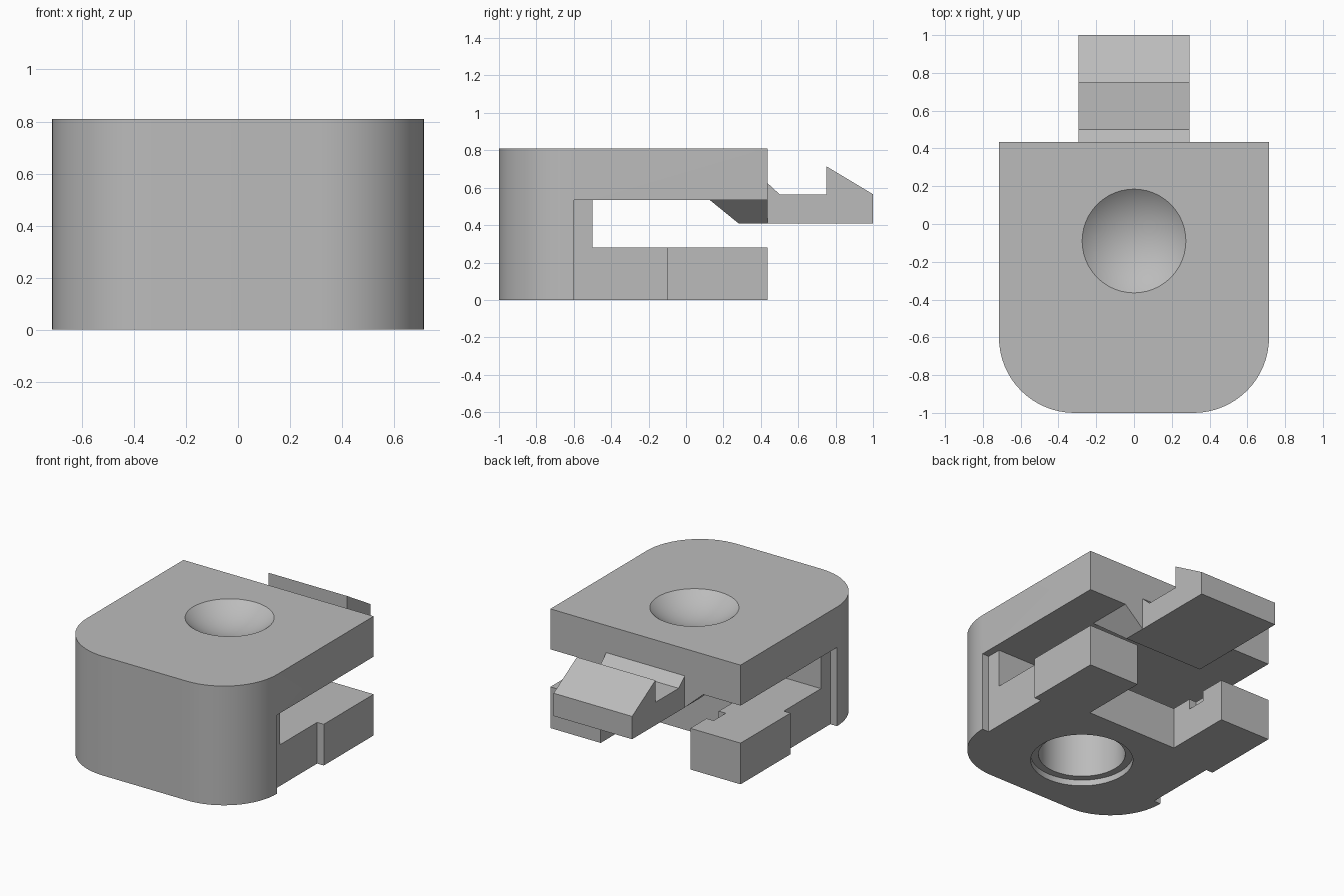
import bpy, bmesh, math
from mathutils import Vector

cube = bpy.data.objects.get("Cube")
if cube:
    bpy.data.objects.remove(cube, do_unlink=True)

grey = bpy.data.materials.new("light grey")
grey.use_nodes = True
colour = (0.5, 0.5, 0.5, 1)
grey.diffuse_color = colour
grey.node_tree.nodes["Principled BSDF"].inputs["Base Color"].default_value = colour


def finish(name, bm):
    bmesh.ops.recalc_face_normals(bm, faces=bm.faces)
    mesh = bpy.data.meshes.new(name)
    bm.to_mesh(mesh)
    bm.free()
    mesh.materials.append(grey)
    obj = bpy.data.objects.new(name, mesh)
    bpy.context.collection.objects.link(obj)
    return obj


def prism(name, points, direction):
    """Extrude a closed outline of 3D points along a direction."""
    bm = bmesh.new()
    face = bm.faces.new([bm.verts.new(p) for p in points])
    new = bmesh.ops.extrude_face_region(bm, geom=[face])["geom"]
    verts = [v for v in new if isinstance(v, bmesh.types.BMVert)]
    bmesh.ops.translate(bm, vec=Vector(direction), verts=verts)
    return finish(name, bm)


def box(name, x0, x1, y0, y1, z0, z1):
    return prism(name, [(x0, y0, z0), (x1, y0, z0), (x1, y1, z0), (x0, y1, z0)],
                 (0, 0, z1 - z0))


def cylinder(name, radius, y, z0, z1, sides=64):
    ring = [(radius * math.cos(math.tau * i / sides),
             y + radius * math.sin(math.tau * i / sides), z0) for i in range(sides)]
    return prism(name, ring, (0, 0, z1 - z0))


def cut(target, cutter):
    mod = target.modifiers.new("cut", "BOOLEAN")
    mod.operation, mod.solver, mod.object = "DIFFERENCE", "EXACT", cutter
    bpy.context.view_layer.objects.active = target
    bpy.ops.object.modifier_apply(modifier=mod.name)
    bpy.data.objects.remove(cutter, do_unlink=True)


# Body block with two rounded front corners
W, BACK, TOP, R = 0.715, 0.435, 0.81, 0.4
outline = [(W, BACK, 0), (-W, BACK, 0)]
for cx, start in ((R - W, 180), (W - R, 270)):
    for i in range(17):
        a = math.radians(start + 90 * i / 16)
        outline.append((cx + R * math.cos(a), R - 1 + R * math.sin(a), 0))
body = prism("body", outline, (0, 0, TOP))

# Slot between the jaws, and the gap between the two lower fingers
cut(body, box("slot_cutter", -1, 1, -0.5, 1, 0.28, 0.535))
cut(body, box("gap_cutter", -0.337, 0.337, -0.02, 1, -0.1, 0.4))

# Shallow side recesses and small notches inside the fingers
for s in (-1, 1):
    x0, x1 = sorted((s * 0.665, s))
    cut(body, box("recess_cutter", x0, x1, -0.6, -0.1, -0.1, 0.535))
    x0, x1 = sorted((s * 0.3, s * 0.39))
    cut(body, box("notch_cutter", x0, x1, 0.13, 0.26, 0.21, 0.4))

# Stepped round hole underneath
cut(body, cylinder("counterbore_cutter", 0.315, -0.5, -0.1, 0.04))
cut(body, cylinder("bore_cutter", 0.267, -0.5, -0.1, 0.5))

# Round dish in the top
rim, depth = 0.275, 0.1
ball_r = (rim ** 2 + depth ** 2) / (2 * depth)
bm = bmesh.new()
bmesh.ops.create_uvsphere(bm, u_segments=48, v_segments=48, radius=ball_r)
bmesh.ops.translate(bm, vec=(0, -0.09, TOP - depth + ball_r), verts=bm.verts)
cut(body, finish("dish_cutter", bm))

# Latch tongue with a hooked end
T, LOW = 0.295, 0.41
profile = [(0.3, LOW), (1, LOW), (1, 0.565), (0.75, 0.715), (0.75, 0.565),
           (0.5, 0.565), (BACK, 0.625), (0.3, 0.625)]
tongue = prism("latch_tongue", [(-T, y, z) for y, z in profile], (2 * T, 0, 0))

# Flared base joining the tongue to the upper jaw
bm = bmesh.new()
low, high = [[bm.verts.new(p) for p in
              ((-x, y, z), (x, y, z), (x, BACK, z), (-x, BACK, z))]
             for x, y, z in ((T, 0.28, LOW), (0.44, 0.12, 0.54))]
bm.faces.new(low)
bm.faces.new(high)
for i in range(4):
    j = (i + 1) % 4
    bm.faces.new((low[i], low[j], high[j], high[i]))
base = finish("tongue_base", bm)

for obj in (body, tongue, base):
    bpy.ops.object.select_all(action="DESELECT")
    obj.select_set(True)
    bpy.context.view_layer.objects.active = obj
    bpy.ops.object.shade_smooth_by_angle(angle=math.radians(25))
